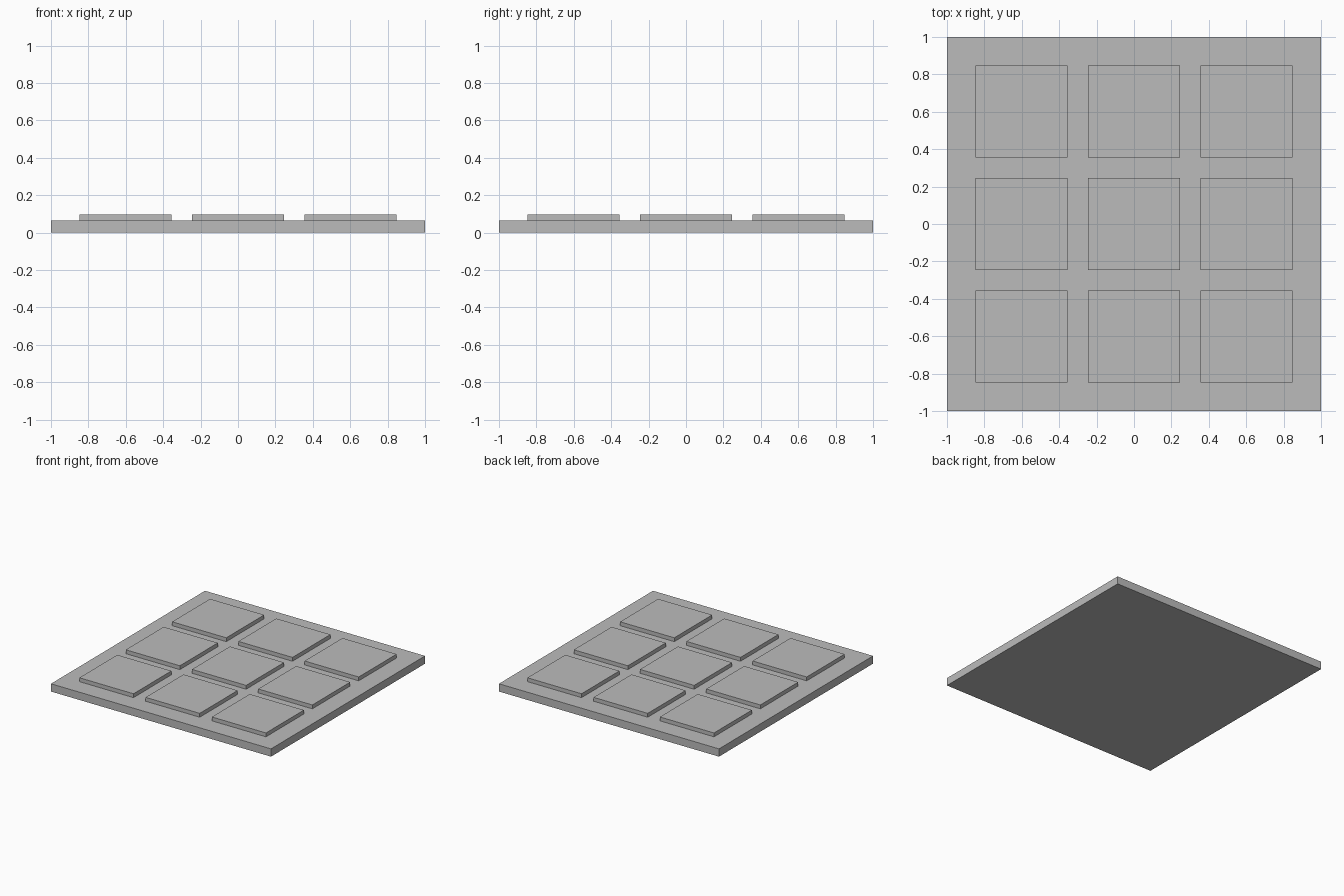
import bpy

# Remove the default cube
cube = bpy.data.objects.get("Cube")
if cube:
    bpy.data.objects.remove(cube, do_unlink=True)

BASE_TOP = 0.064
TILE_TOP = 0.096
TILE_SIZE = 0.492
TILE_PITCH = 0.602

# Single grey colour
grey = bpy.data.materials.new("plain_grey")
grey.use_nodes = True
colour = (0.5, 0.5, 0.5, 1)
grey.diffuse_color = colour
grey.node_tree.nodes["Principled BSDF"].inputs["Base Color"].default_value = colour


def slab(name, x, y, size, bottom, top):
    """Square slab between two heights."""
    bpy.ops.mesh.primitive_cube_add(size=1, location=(x, y, (bottom + top) / 2))
    obj = bpy.context.object
    obj.name = name
    obj.scale = (size, size, top - bottom)
    bpy.ops.object.transform_apply(location=False, rotation=False, scale=True)
    obj.data.materials.append(grey)
    return obj


# Base plate
slab("base_plate", 0, 0, 2, 0, BASE_TOP)

# Three by three grid of raised tiles
for row, y in zip(("front", "middle", "back"), (-1, 0, 1)):
    for column, x in zip(("right", "centre", "left"), (-1, 0, 1)):
        slab(f"tile_{row}_{column}", x * TILE_PITCH, y * TILE_PITCH,
             TILE_SIZE, BASE_TOP, TILE_TOP)
